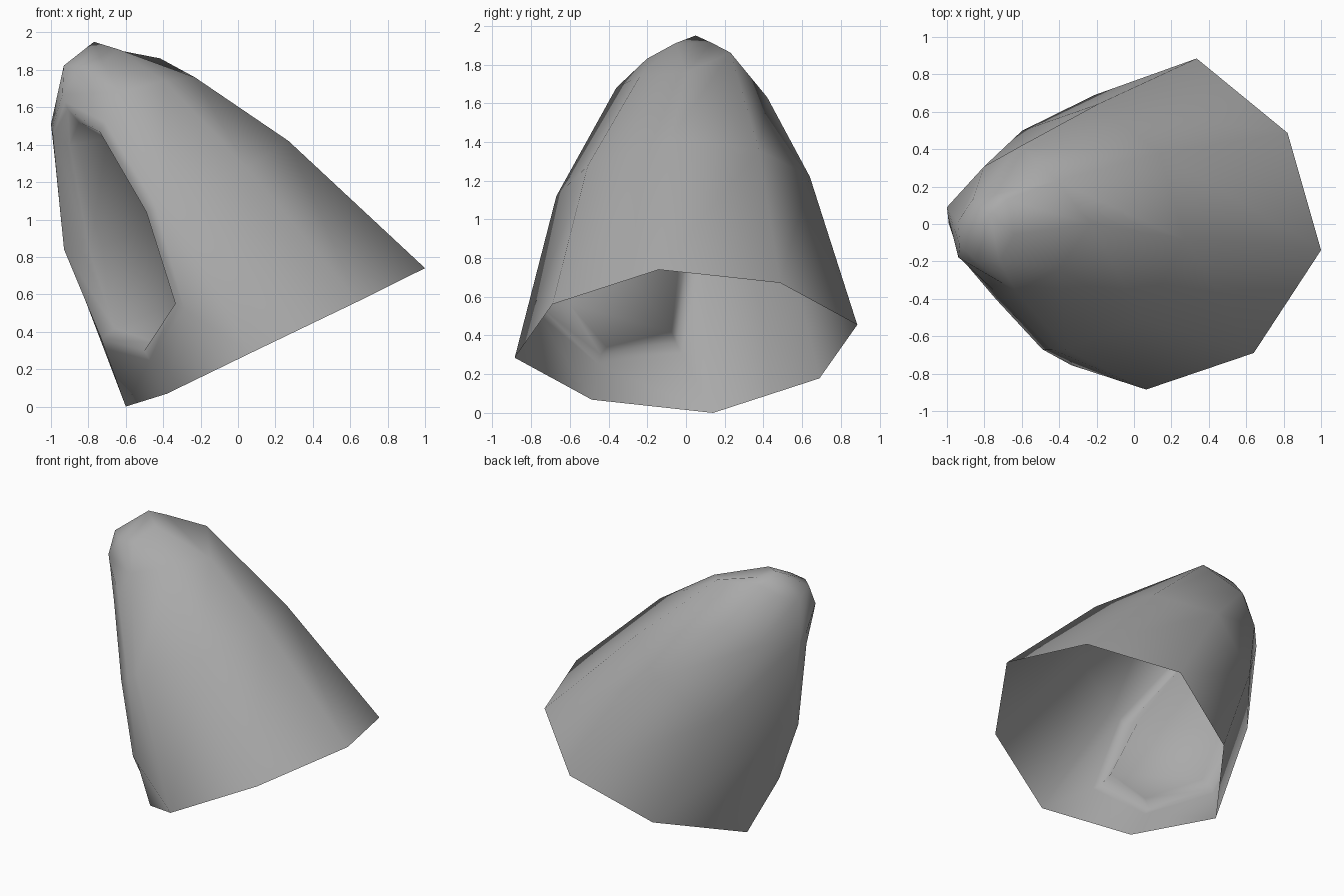
import bpy
import bmesh
from math import cos, sin, pi
from mathutils import Vector as V

cube = bpy.data.objects.get("Cube")
if cube:
    bpy.data.objects.remove(cube)

SIDES = 8
DENT_SPOKES = (4, 5, 6)  # the dent spans the two panels between these


def ring(bm, centre, long_axis, wide_axis, nudges):
    """One tilted eight-sided cross-section, with a few corners nudged."""
    verts = []
    for i in range(SIDES):
        a = 2 * pi * i / SIDES
        p = V(centre) + V(long_axis) * cos(a) + V(wide_axis) * sin(a)
        verts.append(bm.verts.new(p + V(nudges.get(i, (0, 0, 0)))))
    return verts


def loop(bm, points):
    return [bm.verts.new(p) for p in points]


def bridge(bm, first, second, skip=()):
    """Faces between two matching closed loops."""
    for i in range(SIDES):
        j = (i + 1) % SIDES
        if i not in skip:
            bm.faces.new((first[i], first[j], second[j], second[i]))


def towards(start, end, distance):
    """Step from one corner towards another, at most half way."""
    step = end.co - start.co
    return start.co + step * min(.5, distance / step.length)


bm = bmesh.new()

# Tilted cross-sections from the open mouth to the blunt tip
mouth = ring(bm, (.2, 0, .37), (.8, -.14, .37), (.135, .885, .085),
             {1: (-.04, -.04, -.02), 3: (.06, -.035, .01),
              5: (.08, .04, .02), 7: (-.03, .035, -.01)})
middle = ring(bm, (-.33, -.03, 1.12), (.6, -.05, .3), (.135, .655, .08),
              {1: (-.05, -.02, -.03), 2: (0, .015, .02),
               3: (.06, .03, 0), 4: (.01, .07, .02),
               6: (.1, .015, .08), 7: (.05, .02, 0)})
shoulder = ring(bm, (-.63, .03, 1.63), (.4, -.03, .13), (.1, .39, .07),
                {1: (-.14, -.055, .09), 2: (-.07, 0, -.07),
                 3: (.04, -.02, -.09), 4: (.03, .03, .01),
                 5: (.045, .045, .18), 6: (.1, 0, .12),
                 7: (.02, .03, .07)})
tip = ring(bm, (-.79, -.02, 1.845), (.15, -.035, .065), (.05, .18, .03),
           {1: (-.03, .05, 0), 5: (0, .01, .045), 7: (0, -.03, -.04)})

# Outer wall, leaving out the dented panels
bridge(bm, mouth, middle, DENT_SPOKES[:2])
bridge(bm, middle, shoulder, DENT_SPOKES[:2])
bridge(bm, shoulder, tip)

# Tip closed by a low point
peak = bm.verts.new((-.77, .05, 1.95))
for i in range(SIDES):
    bm.faces.new((tip[i], tip[(i + 1) % SIDES], peak))

# Dent: border, narrow lip, rim, steep wall and sunken floor
left, centre, right = DENT_SPOKES
border = [mouth[left], mouth[centre], mouth[right], middle[right],
          shoulder[right], shoulder[centre], shoulder[left], middle[left]]
rim = loop(bm, ((-.73, -.05, .36), (-.5, -.44, .3), (-.335, -.755, .55),
                (-.49, -.67, 1.04), (-.74, -.4, 1.47), (-.91, -.2, 1.59),
                (-.99, 0, 1.45), (-.93, .01, .84)))
floor = loop(bm, ((-.66, -.075, .42), (-.44, -.41, .34), (-.3, -.6, .56),
                  (-.45, -.49, .98), (-.7, -.3, 1.43), (-.85, -.18, 1.52),
                  (-.9, -.05, 1.4), (-.79, -.03, .82)))
lip = loop(bm, [towards(r, b, .06) for r, b in zip(rim, border)])
for outer, inner in ((border, lip), (lip, rim), (rim, floor)):
    bridge(bm, outer, inner)
for ids in ((0, 1, 2), (0, 2, 3, 7), (7, 3, 4, 6), (6, 4, 5)):
    bm.faces.new([floor[i] for i in ids])

bmesh.ops.recalc_face_normals(bm, faces=bm.faces)
bm.faces.ensure_lookup_table()
if bm.faces[0].normal.dot(bm.faces[0].calc_center_median() - V((-.3, 0, 1))) < 0:
    bmesh.ops.reverse_faces(bm, faces=bm.faces)
for face in bm.faces:
    face.smooth = True

mesh = bpy.data.meshes.new("dented_shell")
bm.to_mesh(mesh)
bm.free()
shell = bpy.data.objects.new("dented_shell", mesh)
bpy.context.collection.objects.link(shell)

# Plain grey
grey = bpy.data.materials.new("plain_grey")
grey.use_nodes = True
colour = (.4, .4, .4, 1)
grey.diffuse_color = colour
grey.node_tree.nodes["Principled BSDF"].inputs["Base Color"].default_value = colour
mesh.materials.append(grey)
